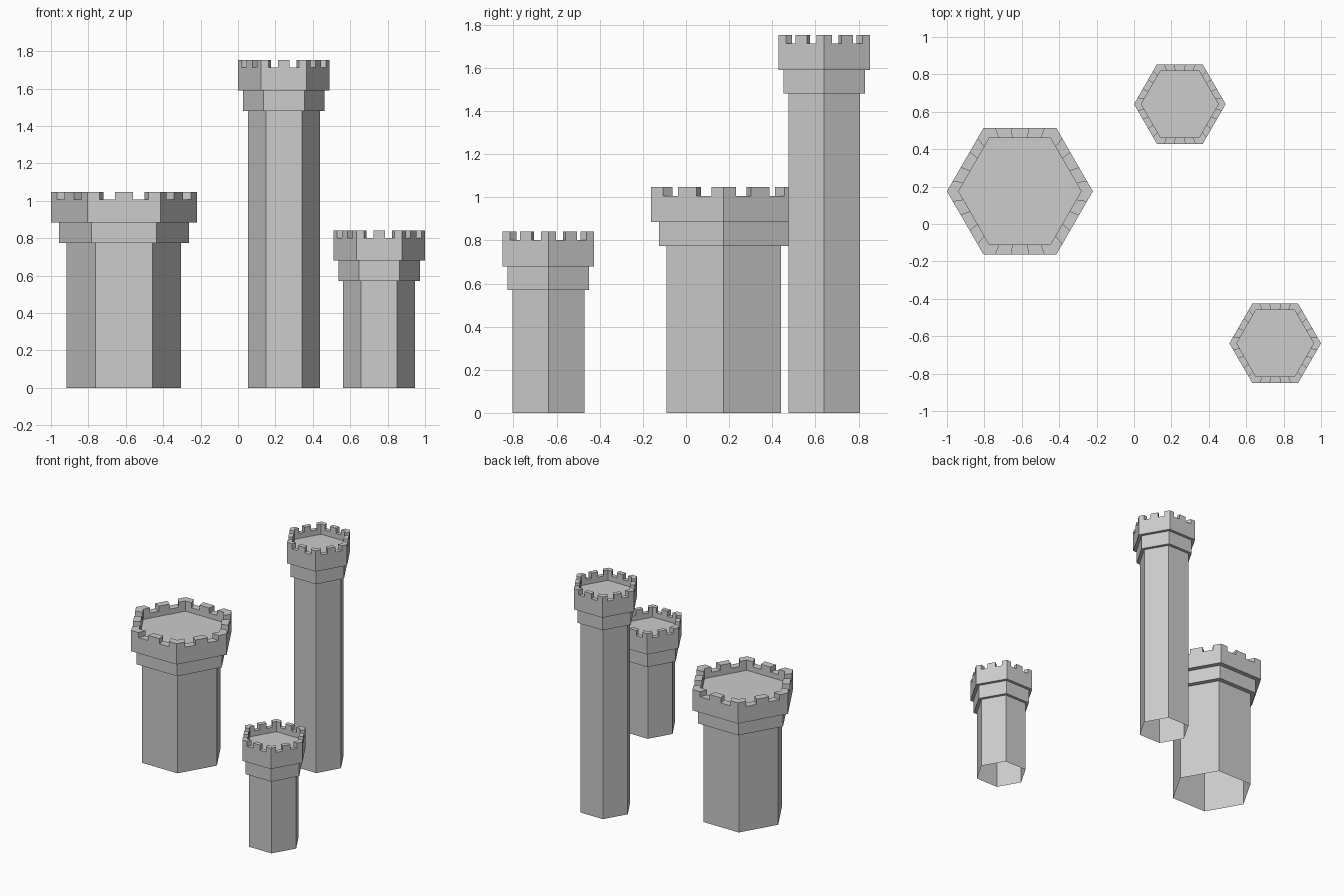
import bpy, bmesh, math
from mathutils import Vector

cube = bpy.data.objects.get("Cube")
if cube:
    bpy.data.objects.remove(cube, do_unlink=True)

stone = bpy.data.materials.new("grey_stone")
stone.use_nodes = True
GREY = (0.604, 0.604, 0.604, 1)
stone.diffuse_color = GREY
stone.node_tree.nodes["Principled BSDF"].inputs["Base Color"].default_value = GREY

SIDES = 6
# Where each side of the parapet is split into merlons and gaps
SPLITS = (0, 0.165, 0.375, 0.625, 0.835)
MERLON_CELLS = (0, 2, 4)


def hex_points(radius, splits):
    """Points around a hexagon with corners on the x axis, each side split."""
    corners = [Vector((math.cos(math.tau * i / SIDES), math.sin(math.tau * i / SIDES), 0)) * radius
               for i in range(SIDES)]
    return [corners[i].lerp(corners[(i + 1) % SIDES], t) for i in range(SIDES) for t in splits]


def loft(bm, profile, splits):
    """Join hexagonal rings given as (radius, height); returns bands and last ring."""
    rings = [[bm.verts.new((p.x, p.y, z)) for p in hex_points(r, splits)] for r, z in profile]
    bands = []
    for low, high in zip(rings, rings[1:]):
        n = len(low)
        bands.append([bm.faces.new((low[i], low[(i + 1) % n], high[(i + 1) % n], high[i]))
                      for i in range(n)])
    return bands, rings[-1]


def finish(bm, name, location):
    mesh = bpy.data.meshes.new(name)
    bm.to_mesh(mesh)
    bm.free()
    mesh.materials.append(stone)
    obj = bpy.data.objects.new(name, mesh)
    obj.location = location
    bpy.context.collection.objects.link(obj)


def tower(name, x, y, radius, top):
    shaft, corbel, inner = radius * 0.785, radius * 0.892, radius * 0.84
    corbel_base, crown_base = top - 0.272, top - 0.162
    notch, floor = top - 0.04, top - 0.08

    # Shaft, open underneath, with the stepped-out corbel above it
    bm = bmesh.new()
    loft(bm, [(shaft, 0), (shaft, corbel_base), (corbel, corbel_base), (corbel, crown_base)], (0,))
    finish(bm, name + "_shaft", (x, y, 0))

    # Crown: overhang, outer wall, rim, inner wall and sunken floor
    bm = bmesh.new()
    bands, last = loft(bm, [(corbel, crown_base), (radius, crown_base), (radius, notch),
                            (inner, notch), (inner, floor)], SPLITS)
    bm.faces.new(last)

    # Merlons raised from the rim, wrapping around each corner
    merlons = [f for i, f in enumerate(bands[2]) if i % len(SPLITS) in MERLON_CELLS]
    raised = bmesh.ops.extrude_face_region(bm, geom=merlons)["geom"]
    verts = [g for g in raised if isinstance(g, bmesh.types.BMVert)]
    bmesh.ops.translate(bm, verts=verts, vec=(0, 0, top - notch))
    leftover = [f for f in merlons if f.is_valid]
    bmesh.ops.delete(bm, geom=leftover, context="FACES")
    finish(bm, name + "_crown", (x, y, 0))


tower("wide_tower", -0.61, 0.175, 0.39, 1.047)
tower("tall_tower", 0.245, 0.641, 0.245, 1.753)
tower("short_tower", 0.755, -0.638, 0.245, 0.842)
